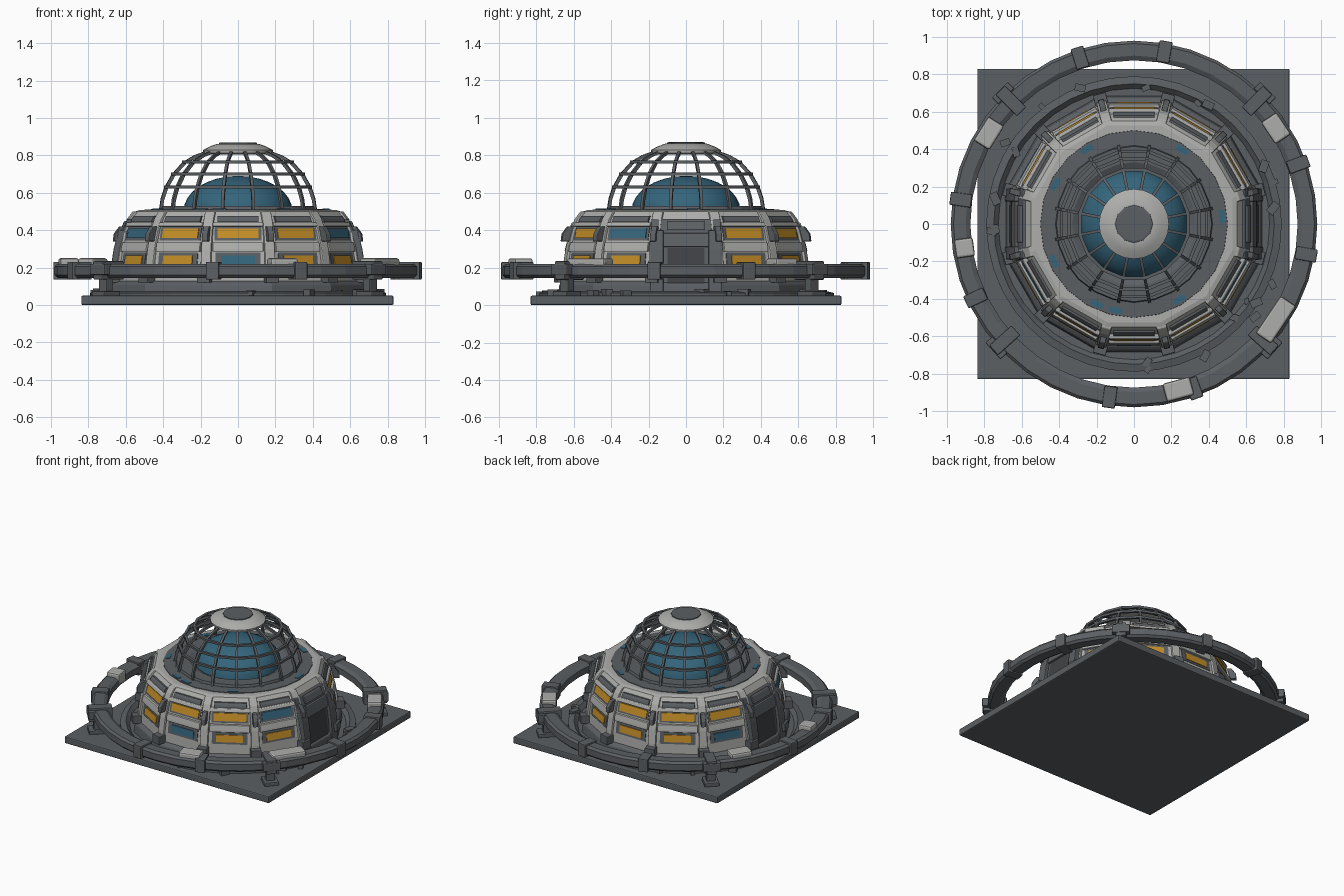
import bpy, bmesh, math, random
from mathutils import Vector, Matrix

if "Cube" in bpy.data.objects:
    bpy.data.objects.remove(bpy.data.objects["Cube"])

random.seed(4)
TAU = 2 * math.pi


def material(name, rgb):
    m = bpy.data.materials.new(name)
    m.diffuse_color = (*rgb, 1)
    m.use_nodes = True
    m.node_tree.nodes["Principled BSDF"].inputs["Base Color"].default_value = m.diffuse_color
    return m


GREY = material("dark grey", (0.105, 0.115, 0.125))
WHITE = material("pale grey", (0.42, 0.42, 0.41))
BLUE = material("blue glass", (0.035, 0.13, 0.2))
AMBER = material("amber window", (0.55, 0.27, 0.02))
DARK = material("charcoal", (0.05, 0.055, 0.06))


def finish(name, bm, mat, bevel=0, smooth=0):
    bmesh.ops.recalc_face_normals(bm, faces=bm.faces[:])
    me = bpy.data.meshes.new(name)
    bm.to_mesh(me)
    bm.free()
    ob = bpy.data.objects.new(name, me)
    bpy.context.collection.objects.link(ob)
    me.materials.append(mat)
    if bevel:
        b = ob.modifiers.new("bevel", "BEVEL")
        b.width, b.segments = bevel, 2
    if smooth:
        bpy.context.view_layer.objects.active = ob
        ob.select_set(True)
        bpy.ops.object.shade_smooth_by_angle(angle=math.radians(smooth))
        ob.select_set(False)
    return ob


def pol(r, a, z, t=0):
    """Point at radius r along angle a, shifted sideways by t."""
    return Vector((r * math.cos(a) - t * math.sin(a), r * math.sin(a) + t * math.cos(a), z))


def lathe(bm, prof, n, phase=0.0, closed=False):
    """Revolve (r, z) points; closed joins the last point to the first."""
    rings = [[bm.verts.new(pol(r, phase + TAU * i / n, z)) for i in range(n)] for r, z in prof]
    pairs = list(zip(rings, rings[1:])) + ([(rings[-1], rings[0])] if closed else [])
    for p, q in pairs:
        for i in range(n):
            j = (i + 1) % n
            bm.faces.new((p[i], p[j], q[j], q[i]))
    if not closed:
        bm.faces.new(rings[0])
        bm.faces.new(rings[-1])


def strip(bm, outer, inner, a, w):
    """Rib between two matching (r, z) lines, 2w wide, at angle a."""
    rows = [[bm.verts.new(pol(p[0], a, p[1], s * w)) for p, s in ((o, -1), (o, 1), (i, 1), (i, -1))]
            for o, i in zip(outer, inner)]
    for p, q in zip(rows, rows[1:]):
        for i in range(4):
            j = (i + 1) % 4
            bm.faces.new((p[i], p[j], q[j], q[i]))
    bm.faces.new(rows[0])
    bm.faces.new(rows[-1])


def block(bm, r, a, z, size, yaw=0.0):
    m = Matrix.Translation(pol(r, a, z)) @ Matrix.Rotation(a + yaw, 4, 'Z') @ Matrix.Diagonal((*size, 1))
    bmesh.ops.create_cube(bm, size=1, matrix=m)


# Wall profile: flat-to-centre distance by height
WALL = [(0.655, 0.04), (0.645, 0.2), (0.63, 0.3), (0.605, 0.4), (0.58, 0.46), (0.55, 0.5)]


def wall_r(z):
    for (r0, z0), (r1, z1) in zip(WALL, WALL[1:]):
        if z <= z1:
            return r0 + (r1 - r0) * (z - z0) / (z1 - z0)
    return WALL[-1][0]


def slab(bm, k, w, z0, z1, out, shift=0.0):
    """Plate lying on wall panel k (of 12), standing out by out."""
    zs = [z0] + [z for _, z in WALL if z0 + 0.01 < z < z1 - 0.01] + [z1]
    a = TAU * k / 12
    t = [(wall_r(z) + out, z) for z in zs]
    b = [(wall_r(z) - 0.02, z) for z in zs]
    n = len(bm.verts)
    strip(bm, t, b, a, w)
    bm.verts.ensure_lookup_table()
    for v in bm.verts[n:]:
        v.co += pol(0, a, 0, shift)


# Square ground slab
bm = bmesh.new()
bmesh.ops.create_cube(bm, size=1, matrix=Matrix.Translation((-0.003, 0, 0.025)) @ Matrix.Diagonal((1.67, 1.66, 0.05, 1)))
finish("ground_slab", bm, GREY, 0.008)

# Twelve-sided wall, foot skirt, roof rim and deck
K = 1 / math.cos(TAU / 24)
bm = bmesh.new()
lathe(bm, [(r * K, z) for r, z in WALL] + [(0.545, 0.507), (0.49, 0.507)], 12, TAU / 24)
finish("wall_shell", bm, WHITE)
bm = bmesh.new()
lathe(bm, [(0.71, 0.04), (0.70, 0.11), (0.675, 0.13), (0.64, 0.13)], 12, TAU / 24)
finish("foot_skirt", bm, GREY, 0.006)
bm = bmesh.new()
lathe(bm, [(0.505, 0.49), (0.50, 0.511), (0.42, 0.513), (0.415, 0.53), (0.33, 0.53), (0.29, 0.51)], 24)
finish("roof_deck", bm, GREY)

# Wall ribs between panels, with grey clamps
ribs, clamps = bmesh.new(), bmesh.new()
for k in range(12):
    a = TAU * (k + 0.5) / 12
    strip(ribs, [(r * K + 0.008, z) for r, z in WALL], [(r * K - 0.05, z) for r, z in WALL], a, 0.028)
    strip(clamps, [(0.69, 0.34), (0.685, 0.38), (0.655, 0.42)], [(0.6, 0.34), (0.6, 0.38), (0.6, 0.42)], a, 0.016)
    block(clamps, 0.69, a, 0.15, (0.06, 0.07, 0.06))
finish("wall_ribs", ribs, WHITE, 0.006)
finish("rib_clamps", clamps, GREY, 0.004)

# Window panels; doors sit on panels 0 and 6
frames, hoods, amber, blue = (bmesh.new() for _ in range(4))
for k in range(12):
    if k in (0, 6):
        continue
    slab(frames, k, 0.125, 0.345, 0.425, 0.004)
    slab(frames, k, 0.12, 0.20, 0.28, 0.004)
    slab(frames, k, 0.11, 0.445, 0.475, 0.012)
    slab(hoods, k, 0.135, 0.42, 0.442, 0.022)
    slab(hoods, k, 0.135, 0.285, 0.335, 0.016)
    slab(blue if k in (7, 11) else amber, k, 0.11, 0.358, 0.41, 0.009)
    slab(blue if k in (9, 5) else amber, k, 0.09, 0.215, 0.265, 0.009)
finish("window_frames", frames, GREY)
finish("window_hoods", hoods, WHITE, 0.004)
finish("amber_windows", amber, AMBER)

# Blue skylight plates around the deck edge
for deg in (5, 57, 122, 153, 205, 245, 258, 301):
    block(blue, 0.472, math.radians(deg), 0.512, (0.03, 0.07, 0.006))
finish("blue_windows", blue, BLUE)

# Two side doorways
door, inset = bmesh.new(), bmesh.new()
for k in (0, 6):
    slab(door, k, 0.185, 0.05, 0.46, 0.012)
    for s in (-0.155, 0.155):
        slab(door, k, 0.035, 0.05, 0.40, 0.035, s)
    slab(door, k, 0.13, 0.31, 0.385, 0.028)
    slab(door, k, 0.10, 0.40, 0.45, 0.024)
    slab(inset, k, 0.10, 0.05, 0.305, 0.016)
finish("doorways", door, GREY, 0.006)
finish("door_insets", inset, DARK)

# Glass dome
bm = bmesh.new()
lathe(bm, [(0.29 * math.cos(t), 0.505 + 0.185 * math.sin(t)) for t in [i * math.pi / 16.3 for i in range(9)]], 32)
finish("glass_dome", bm, BLUE, smooth=40)

# Cage over the dome: sixteen ribs and four hoops
CAGE = [(0.43, 0.505), (0.42, 0.57), (0.4, 0.63), (0.36, 0.7), (0.3, 0.765), (0.24, 0.80), (0.17, 0.825)]
bm = bmesh.new()
for i in range(16):
    strip(bm, CAGE, [(r - 0.016, z - 0.010) for r, z in CAGE], TAU * (i + 0.5) / 16, 0.008)
for r, z in (CAGE[0], CAGE[2], CAGE[3], CAGE[4]):
    lathe(bm, [(r + 0.004, z - 0.008), (r + 0.004, z + 0.008), (r - 0.014, z + 0.008), (r - 0.014, z - 0.008)],
          16, TAU / 32, True)
finish("dome_cage", bm, GREY)

# Cap on top of the cage
bm = bmesh.new()
lathe(bm, [(0.16, 0.805), (0.185, 0.812), (0.187, 0.828), (0.15, 0.848), (0.11, 0.862), (0.10, 0.862)], 24)
finish("cap", bm, WHITE, smooth=35)
bm = bmesh.new()
lathe(bm, [(0.103, 0.85), (0.1, 0.868), (0.09, 0.87)], 12)
finish("cap_hatch", bm, GREY)

# Surrounding ring with a thin lower rail
bm = bmesh.new()
lathe(bm, [(0.875, 0.16), (0.875, 0.205), (0.90, 0.22), (0.965, 0.22), (0.98, 0.205), (0.98, 0.16), (0.965, 0.145),
           (0.90, 0.145)], 40, 0, True)
finish("outer_ring", bm, GREY)
bm = bmesh.new()
lathe(bm, [(0.79, 0.045), (0.79, 0.065), (0.75, 0.075), (0.72, 0.045)], 40, 0, True)
finish("floor_curb", bm, GREY)

# Ring posts, clamps and pale covers
bm = bmesh.new()
for deg in (45, 135, 222, 318):
    a = math.radians(deg)
    block(bm, 0.95, a, 0.10, (0.05, 0.06, 0.12))
    block(bm, 0.95, a, 0.06, (0.12, 0.10, 0.03))
    block(bm, 0.93, a, 0.185, (0.16, 0.07, 0.10))
    block(bm, 0.99, a, 0.19, (0.05, 0.12, 0.06))
for deg in (80, 172, 262, 350, 205, 20, 108, 290):
    block(bm, 0.935, math.radians(deg), 0.183, (0.115, 0.07, 0.095))
finish("ring_mounts", bm, GREY, 0.006)
bm = bmesh.new()
for deg, length in ((34, 0.14), (148, 0.15), (188, 0.10), (285, 0.15), (326, 0.24)):
    block(bm, 0.915, math.radians(deg), 0.21, (0.10, length, 0.08))
finish("ring_covers", bm, WHITE, 0.012)

# Loose rubble on the slab
bm = bmesh.new()
for i in range(22):
    a, r = random.uniform(0, TAU), random.uniform(0.72, 0.82)
    s = random.uniform(0.02, 0.045)
    block(bm, r, a, 0.05 + s / 3, (s, s * 1.5, s), random.uniform(0, 3))
finish("rubble", bm, GREY)
